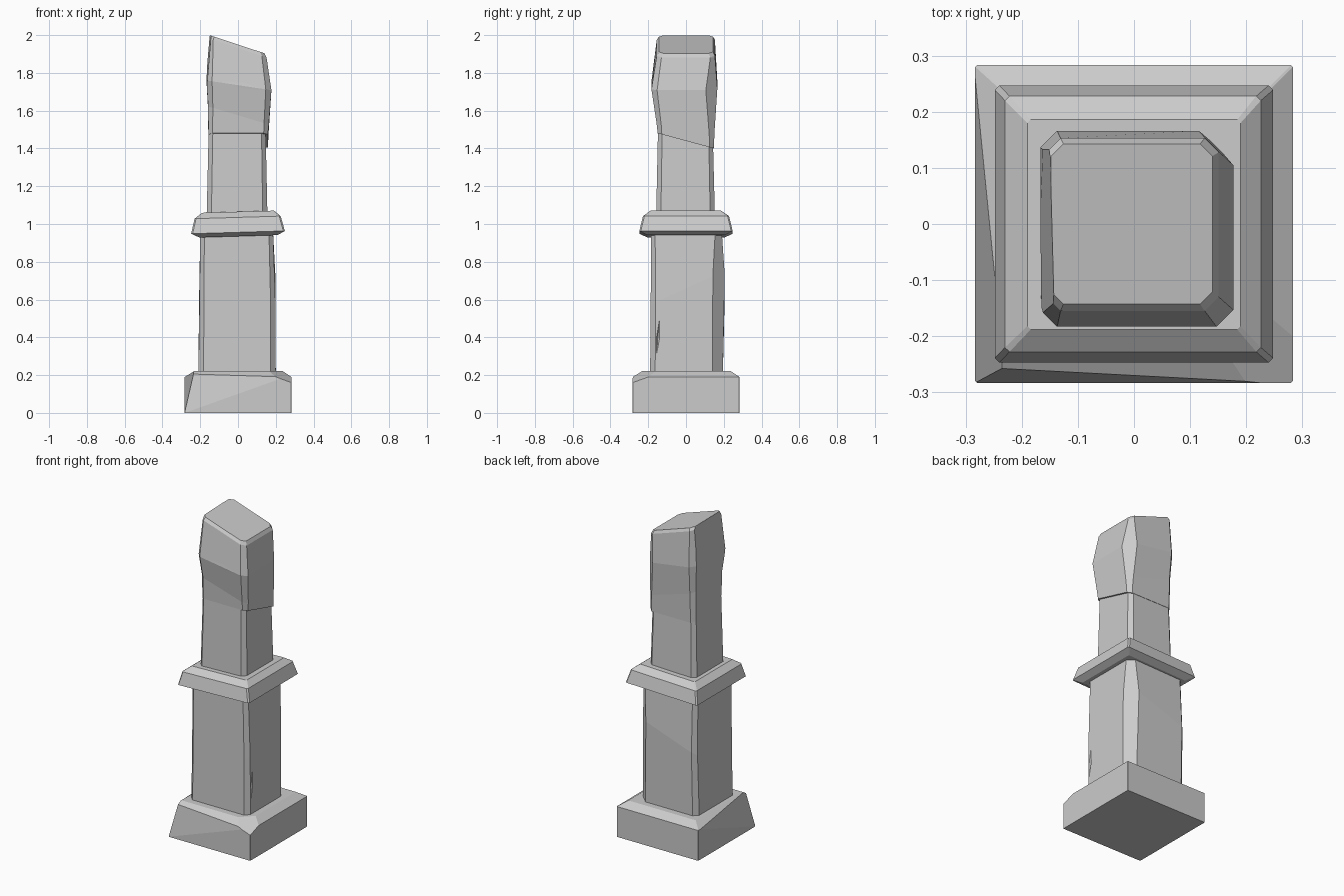
import bpy
import bmesh
from mathutils import Vector, Matrix

if "Cube" in bpy.data.objects:
    bpy.data.objects.remove(bpy.data.objects["Cube"], do_unlink=True)

STONE = (0.6, 0.6, 0.6, 1.0)
stone = bpy.data.materials.new("grey_stone")
stone.use_nodes = True
stone.diffuse_color = STONE
shader = next(n for n in stone.node_tree.nodes if n.type == "BSDF_PRINCIPLED")
shader.inputs["Base Color"].default_value = STONE
shader.inputs["Roughness"].default_value = 0.9


def add_object(name, bm):
    bmesh.ops.recalc_face_normals(bm, faces=bm.faces)
    mesh = bpy.data.meshes.new(name)
    bm.to_mesh(mesh)
    bm.free()
    obj = bpy.data.objects.new(name, mesh)
    bpy.context.collection.objects.link(obj)
    mesh.materials.append(stone)
    return obj


def ring(bm, z, x0, x1, y0, y1, c, tx=0, ty=0):
    """Chamfered rectangle whose height leans with x and y."""
    outline = [(x0 + c, y0), (x1 - c, y0), (x1, y0 + c), (x1, y1 - c),
               (x1 - c, y1), (x0 + c, y1), (x0, y1 - c), (x0, y0 + c)]
    return [bm.verts.new((x, y, z + tx * x + ty * y)) for x, y in outline]


def chip(bm, a, b, c):
    """Slice off everything outside the plane through three points."""
    a, b, c = Vector(a), Vector(b), Vector(c)
    normal = (b - a).cross(c - a).normalized()
    centre = sum((v.co for v in bm.verts), Vector()) / len(bm.verts)
    if normal.dot(centre - a) > 0:
        normal.negate()
    geom = bm.verts[:] + bm.edges[:] + bm.faces[:]
    bmesh.ops.bisect_plane(bm, geom=geom, plane_co=a, plane_no=normal,
                           clear_outer=True)
    bmesh.ops.holes_fill(bm, edges=[e for e in bm.edges if e.is_boundary])


def groove(obj, p, q, radius):
    """Carve a tapered crack running from p to q."""
    p, q = Vector(p), Vector(q)
    bm = bmesh.new()
    bmesh.ops.create_uvsphere(bm, u_segments=4, v_segments=2, radius=1)
    turn = (q - p).to_track_quat("Z", "Y").to_matrix().to_4x4()
    size = Matrix.Diagonal((radius, radius, (q - p).length / 2, 1))
    bm.transform(Matrix.Translation((p + q) / 2) @ turn @ size)
    cutter = add_object("crack_cutter", bm)
    cutter.hide_render = True
    mod = obj.modifiers.new("crack", "BOOLEAN")
    mod.operation = "DIFFERENCE"
    mod.solver = "EXACT"
    mod.object = cutter
    bpy.context.view_layer.objects.active = obj
    bpy.ops.object.modifier_apply(modifier=mod.name)
    bpy.data.objects.remove(cutter, do_unlink=True)


def block(name, rows, chips=(), cracks=()):
    """Loft the rows into a solid, then chip and crack it."""
    bm = bmesh.new()
    rings = [ring(bm, *row) for row in rows]
    for low, high in zip(rings, rings[1:]):
        for i in range(8):
            j = (i + 1) % 8
            bm.faces.new((low[i], low[j], high[j], high[i]))
    bm.faces.new(rings[0][::-1])
    bm.faces.new(rings[-1])
    for points in chips:
        chip(bm, *points)
    obj = add_object(name, bm)
    for p, q, radius in cracks:
        groove(obj, p, q, radius)
    return obj


# Plinth with worn sides and a broken front corner
W = 0.283
block("plinth",
      [(0, -W, W, -W, W, 0.003),
       (0.19, -W, W, -W, W, 0.003),
       (0.222, -0.23, 0.235, -0.23, 0.235, 0.003)],
      chips=[((-W, -W, 0), (-0.24, -0.25, 0.19), (-W, 0.26, 0.19)),
             ((-W, -W, 0), (-0.24, -0.258, 0.2), (0.25, -W, 0.19)),
             ((0.2, -W, 0.19), (W, -0.2, 0.19), (W, -W, 0.16))],
      cracks=[((-0.08, 0.29, 0.195), (0.07, 0.29, 0.195), 0.02)])

# Lower shaft with a slanted crease
block("lower_shaft",
      [(0.2, -0.21, 0.2, -0.19, 0.195, 0.027),
       (0.59, -0.206, 0.198, -0.187, 0.205, 0.025, 0.35, 0.46),
       (0.95, -0.2, 0.186, -0.185, 0.19, 0.022)],
      chips=[((0.14, 0.2, 0.22), (0.2, 0.14, 0.22), (0.145, 0.195, 0.9))],
      cracks=[((0.207, -0.13, 0.6), (0.21, -0.165, 0.2), 0.018),
              ((-0.206, 0.12, 1.0), (-0.212, -0.18, 0.26), 0.014)])

# Bevelled collar between the shafts
block("collar",
      [(0.935, -0.205, 0.21, -0.205, 0.205, 0.004, 0.03),
       (0.956, -0.248, 0.248, -0.247, 0.247, 0.008, 0.03),
       (1.035, -0.23, 0.226, -0.228, 0.228, 0.008, 0.03),
       (1.065, -0.19, 0.19, -0.188, 0.186, 0.006, 0.03)])

# Upper shaft below the fracture
block("upper_shaft",
      [(1.04, -0.166, 0.156, -0.158, 0.153, 0.025),
       (1.47, -0.155, 0.146, -0.148, 0.143, 0.022, 0, -0.27)],
      cracks=[((-0.163, 0.0, 1.07), (-0.158, 0.02, 1.43), 0.014)])

# Overhanging broken top with a sloping cap
block("broken_top",
      [(1.44, -0.157, 0.158, -0.15, 0.147, 0.022, 0, -0.27),
       (1.56, -0.158, 0.163, -0.156, 0.152, 0.025, -0.3, -0.1),
       (1.735, -0.167, 0.177, -0.183, 0.166, 0.03, -0.15, 0),
       (1.932, -0.156, 0.151, -0.155, 0.153, 0.025, -0.33),
       (1.95, -0.148, 0.14, -0.143, 0.143, 0.022, -0.33)],
      chips=[((0.12, 0.165, 1.4), (0.165, 0.12, 1.4), (0.12, 0.16, 1.9)),
             ((-0.15, 0.14, 2.0), (-0.165, -0.15, 1.73), (-0.148, -0.15, 1.93))],
      cracks=[((-0.11, -0.185, 1.762), (0.16, -0.183, 1.705), 0.018)])
